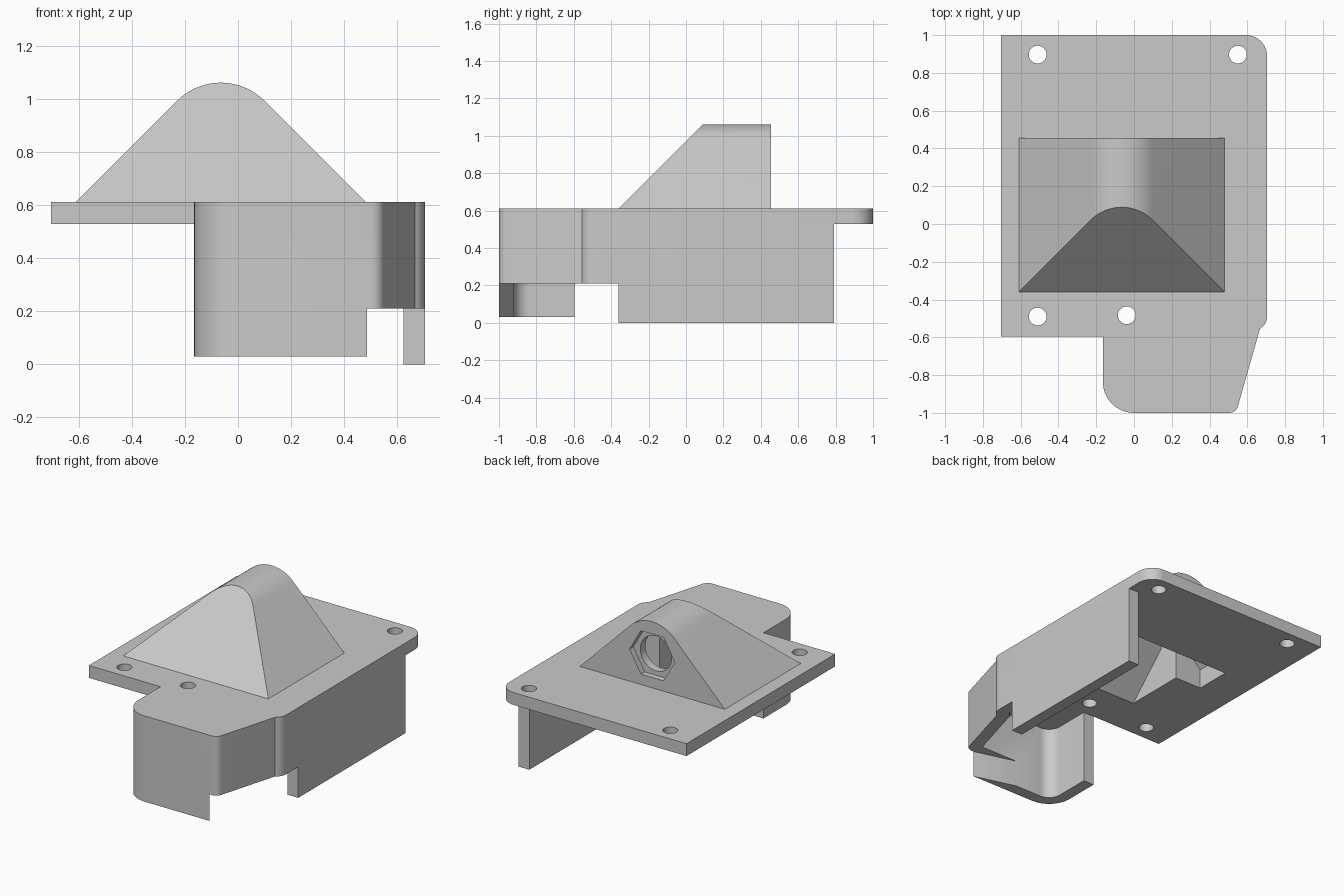
import bpy, bmesh, math
from mathutils import Vector

if "Cube" in bpy.data.objects:
    bpy.data.objects.remove(bpy.data.objects["Cube"], do_unlink=True)

grey = bpy.data.materials.new("plain grey")
grey.use_nodes = True
grey.diffuse_color = (0.59, 0.59, 0.59, 1)
grey.node_tree.nodes["Principled BSDF"].inputs["Base Color"].default_value = grey.diffuse_color


def arc_point(start, end, t):
    turn = math.atan2(start.x * end.y - start.y * end.x, start.dot(end)) * t
    c, s = math.cos(turn), math.sin(turn)
    return Vector((start.x * c - start.y * s, start.x * s + start.y * c))


def rounded(corners, steps=10):
    """Outline from (x, y, radius) corners; radius 0 keeps the corner sharp."""
    out = []
    for i, (x, y, r) in enumerate(corners):
        p = Vector((x, y))
        if r == 0:
            out.append(p)
            continue
        a = (Vector(corners[i - 1][:2]) - p).normalized()
        b = (Vector(corners[(i + 1) % len(corners)][:2]) - p).normalized()
        half = a.angle(b) / 2
        centre = p + (a + b).normalized() * r / math.sin(half)
        start = p + a * r / math.tan(half) - centre
        end = p + b * r / math.tan(half) - centre
        out += [centre + arc_point(start, end, k / steps) for k in range(steps + 1)]
    return out


def offset(corners, dist):
    """Open corner path moved to its left, with radii reduced to match."""
    pts = [Vector(c[:2]) for c in corners]
    dirs = [(b - a).normalized() for a, b in zip(pts, pts[1:])]
    normals = [Vector((-d.y, d.x)) for d in dirs]
    out = []
    for i, p in enumerate(pts):
        na, nb = normals[max(i - 1, 0)], normals[min(i, len(normals) - 1)]
        m = (na + nb).normalized()
        q = p + m * dist / m.dot(na)
        out.append((q.x, q.y, max(corners[i][2] - dist, 0)))
    return out


def circle(cx, cy, r, n):
    return [Vector((cx + r * math.cos(math.tau * k / n), cy + r * math.sin(math.tau * k / n)))
            for k in range(n)]


def prism(name, outline, lo, hi, axis="z"):
    """Extrude a flat outline along one axis."""
    place = {"z": lambda u, v, w: (u, v, w),
             "y": lambda u, v, w: (u, w, v),
             "x": lambda u, v, w: (w, u, v)}[axis]
    bm = bmesh.new()
    rings = [[bm.verts.new(place(u, v, w)) for u, v in outline] for w in (lo, hi)]
    for ring in rings:
        bm.faces.new(ring)
    n = len(outline)
    for i in range(n):
        j = (i + 1) % n
        bm.faces.new((rings[0][i], rings[0][j], rings[1][j], rings[1][i]))
    bmesh.ops.recalc_face_normals(bm, faces=bm.faces)
    mesh = bpy.data.meshes.new(name)
    bm.to_mesh(mesh)
    bm.free()
    mesh.materials.append(grey)
    ob = bpy.data.objects.new(name, mesh)
    bpy.context.collection.objects.link(ob)
    return ob


def combine(target, tool, operation):
    """Apply a boolean and discard the tool."""
    mod = target.modifiers.new("boolean", "BOOLEAN")
    mod.operation, mod.object, mod.solver = operation, tool, "EXACT"
    graph = bpy.context.evaluated_depsgraph_get()
    graph.update()
    mesh = bpy.data.meshes.new_from_object(target.evaluated_get(graph))
    target.modifiers.clear()
    target.data = mesh
    bpy.data.objects.remove(tool, do_unlink=True)


LOW, BASE, TOP = 0.21, 0.528, 0.612
WALL = 0.08
SIDE = 0.704
MID, HUB = -0.065, 0.83      # hood centre line and bore height

# Mounting plate
front_edge = [(-0.165, -0.595, 0), (-0.165, -1, 0.165), (0.54, -1, 0.05),
              (0.667, -0.555, 0), (SIDE, -0.53, 0.075)]
housing = prism("housing", rounded([(-SIDE, -0.595, 0)] + front_edge
                                   + [(SIDE, 1, 0.11), (-SIDE, 1, 0)]), BASE, TOP)

# Skirt wall that follows the front and left edges, notched at the slanted corner
path = front_edge + [(SIDE, 0.79, 0)]
skirt = prism("skirt", rounded(path) + rounded(offset(path, WALL))[::-1], 0, BASE)
notch = [(0.485, -2), (2, -2), (2, -0.36), (0.2, -0.36), (0.2, -0.92), (0.485, -1)]
combine(skirt, prism("notch", notch, -1, LOW), "DIFFERENCE")
trim = [(-1, -2), (0.55, -2), (0.55, -0.4), (-1, -0.4)]
combine(skirt, prism("front_trim", trim, -1, 0.03), "DIFFERENCE")
combine(housing, skirt, "UNION")

# Hood with a rounded ridge and a sloping front
half = 0.545
ridge = rounded([(MID + half, TOP, 0), (MID, TOP + half, 0.232), (MID - half, TOP, 0)], 20)
hood = prism("hood", ridge, -0.36, 0.455, "y")
bm = bmesh.new()
bm.from_mesh(hood.data)
bmesh.ops.bisect_plane(bm, geom=bm.verts[:] + bm.edges[:] + bm.faces[:],
                       plane_co=(0, -0.36, TOP), plane_no=(0, -1, 1), clear_outer=True)
bmesh.ops.holes_fill(bm, edges=[e for e in bm.edges if e.is_boundary])
bmesh.ops.recalc_face_normals(bm, faces=bm.faces)
bm.to_mesh(hood.data)
bm.free()
combine(housing, hood, "UNION")

# Hollow under the hood: narrow front channel and wide rear pocket
channel = [(-0.305, 0.4), (-0.305, BASE), (0.065, 0.9), (0.2, 0.9), (0.2, 0.4)]
combine(housing, prism("channel", channel, MID - 0.185, MID + 0.185, "x"), "DIFFERENCE")
side = [(0.385, 0.4), (0.385, 0.66), (0.135, 0.91), (0.085, 0.95)]
pocket = [(MID + u, v) for u, v in side] + [(MID - u, v) for u, v in side[::-1]]
combine(housing, prism("pocket", pocket, 0.115, 0.36, "y"), "DIFFERENCE")

# Hexagonal recess and round bore in the back
combine(housing, prism("hex_recess", circle(MID, HUB, 0.17, 6), 0.415, 0.6, "y"), "DIFFERENCE")
combine(housing, prism("bore", circle(MID, HUB, 0.118, 40), 0.3, 0.6, "y"), "DIFFERENCE")

# Screw holes
for x, y in [(-0.51, 0.897), (0.55, 0.897), (-0.51, -0.49), (-0.038, -0.483)]:
    combine(housing, prism("screw_hole", circle(x, y, 0.047, 32), 0.4, 0.8), "DIFFERENCE")

bpy.ops.object.select_all(action="DESELECT")
housing.select_set(True)
bpy.context.view_layer.objects.active = housing
bpy.ops.object.shade_smooth_by_angle(angle=math.radians(25))
